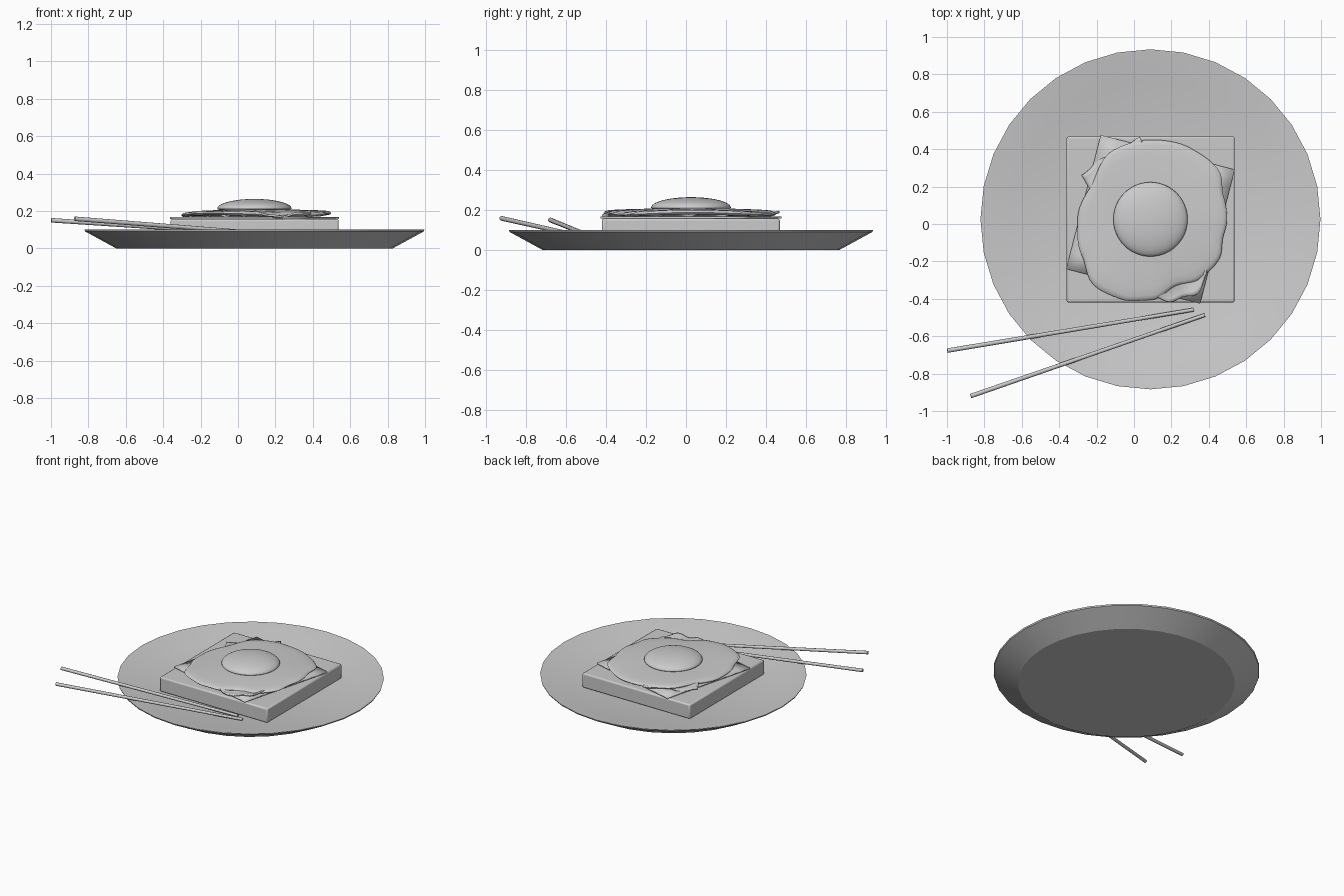
import bpy, bmesh, math
from mathutils import Vector

if "Cube" in bpy.data.objects:
    bpy.data.objects.remove(bpy.data.objects["Cube"])

CX, CY = 0.088, 0.025          # shared centre of plate, toast and egg


def make(name, verts, faces, smooth=None):
    me = bpy.data.meshes.new(name)
    me.from_pydata(verts, [], faces)
    bm = bmesh.new()
    bm.from_mesh(me)
    bmesh.ops.recalc_face_normals(bm, faces=bm.faces)
    bm.to_mesh(me)
    bm.free()
    ob = bpy.data.objects.new(name, me)
    bpy.context.collection.objects.link(ob)
    if smooth:
        bpy.ops.object.select_all(action='DESELECT')
        bpy.context.view_layer.objects.active = ob
        ob.select_set(True)
        bpy.ops.object.shade_smooth_by_angle(angle=math.radians(smooth))
    return ob


def rings(name, n, count, fn, smooth):
    """Closed solid from stacked rings; fn(ring index, angle) -> point."""
    verts = [fn(i, 2 * math.pi * k / n) for i in range(count) for k in range(n)]
    faces = [(i * n + k, i * n + (k + 1) % n, (i + 1) * n + (k + 1) % n, (i + 1) * n + k)
             for i in range(count - 1) for k in range(n)]
    faces += [tuple(range(n)), tuple(range((count - 1) * n, count * n))]
    return make(name, verts, faces, smooth)


def lathe(name, n, profile, smooth):
    return rings(name, n, len(profile), lambda i, a: (
        CX + profile[i][0] * math.cos(a), CY + profile[i][0] * math.sin(a), profile[i][1]), smooth)


def sheet(name, nu, nv, fn, thick):
    """Thin slice over u, v in -1..1."""
    verts = [fn(2 * i / nu - 1, 2 * j / nv - 1) for i in range(nu + 1) for j in range(nv + 1)]
    w = nv + 1
    faces = [(i * w + j, (i + 1) * w + j, (i + 1) * w + j + 1, i * w + j + 1)
             for i in range(nu) for j in range(nv)]
    ob = make(name, verts, faces, 40)
    m = ob.modifiers.new("thickness", 'SOLIDIFY')
    m.thickness = thick
    m.offset = 0
    return ob


# Plate: thick floor and sloping rim
lathe("plate", 32, [(0.74, 0), (0.905, 0.09), (0.909, 0.1), (0.9, 0.1), (0.74, 0.05)], 20)

# Toast slab with slightly rounded edges
x0, x1, y0, y1, z0, z1 = -0.36, 0.538, -0.42, 0.468, 0.048, 0.157
toast = make("toast", [(x, y, z) for z in (z0, z1) for x, y in
                       ((x0, y0), (x1, y0), (x1, y1), (x0, y1))],
             [(0, 1, 2, 3), (4, 5, 6, 7), (0, 1, 5, 4), (1, 2, 6, 5), (2, 3, 7, 6), (3, 0, 4, 7)], 40)
bev = toast.modifiers.new("bevel", 'BEVEL')
bev.width, bev.segments = 0.01, 2


# Cheese slice, turned on the toast
def cheese(u, v):
    a, h = math.radians(-14.5), 0.37
    x, y = u * h, v * h
    return (CX + x * math.cos(a) - y * math.sin(a), CY + x * math.sin(a) + y * math.cos(a), 0.162)


sheet("cheese", 8, 8, cheese, 0.01)


# Wavy bacon running from back left to front right
def bacon(u, v):
    mid = Vector((0.09, -0.01)) + Vector((0.5, -0.87)) * u * 0.43
    width = 0.185 * (1 - 0.3 * max(0, u) ** 6)
    p = mid + Vector((0.87, 0.5)) * v * width
    p += Vector((0.5, -0.87)) * (-0.05 * v * v * max(0, u) + 0.012 * math.sin(5 * v) * abs(u))
    z = 0.178 + 0.008 * math.sin(13 * u + 2 * v) + 0.006 * math.sin(6 * v + 1) * abs(u)
    return (p.x, p.y, z)


sheet("bacon", 40, 16, bacon, 0.01)

# Egg white: irregular outline given as (degrees, radius)
outline = [(0, .41), (18, .41), (36, .45), (60, .437), (90, .425), (118, .42), (150, .365), (180, .39),
           (208, .415), (230, .465), (250, .455), (270, .432), (291, .38), (310, .415), (330, .425),
           (346, .40), (360, .41)]


def radius(a):
    d = math.degrees(a) % 360
    for (a0, r0), (a1, r1) in zip(outline, outline[1:]):
        if a0 <= d <= a1:
            t = (d - a0) / (a1 - a0)
            t = t * t * (3 - 2 * t)
            return r0 + (r1 - r0) * t


section = [(0.3, 0.178), (0.8, 0.176), (0.96, 0.172), (0.99, 0.176), (1.0, 0.182), (0.985, 0.19),
           (0.95, 0.195), (0.85, 0.199), (0.7, 0.202), (0.5, 0.206), (0.25, 0.206)]


def egg(i, a):
    f, z = section[i]
    r = 0.4 * f + (radius(a) - 0.4) * f ** 3
    z += 0.006 * f ** 2 * math.sin(3 * a + 1.5)
    return (CX + r * math.cos(a), CY + r * math.sin(a), z)


rings("egg_white", 96, len(section), egg, 60)

# Yolk: flattened dome
yolk = [(0.199 * math.cos(t), 0.212 + (0.052 if t > 0 else 0.02) * math.sin(t))
        for t in [math.radians(-60 + 7.4 * k) for k in range(21)]]
lathe("yolk", 48, yolk, 60)


# Chopsticks leaning on the rim
def stick(name, a, b, ra, rb):
    a, b = Vector(a), Vector(b)
    q = (b - a).to_track_quat('Z', 'Y')
    rings(name, 12, 2, lambda i, t: tuple(
        (b if i else a) + q @ Vector((math.cos(t), math.sin(t), 0)) * (rb if i else ra)), 40)


stick("chopstick_left", (-0.998, -0.677, 0.15), (0.32, -0.458, 0.062), 0.012, 0.01)
stick("chopstick_right", (-0.873, -0.92, 0.158), (0.378, -0.487, 0.061), 0.012, 0.01)
